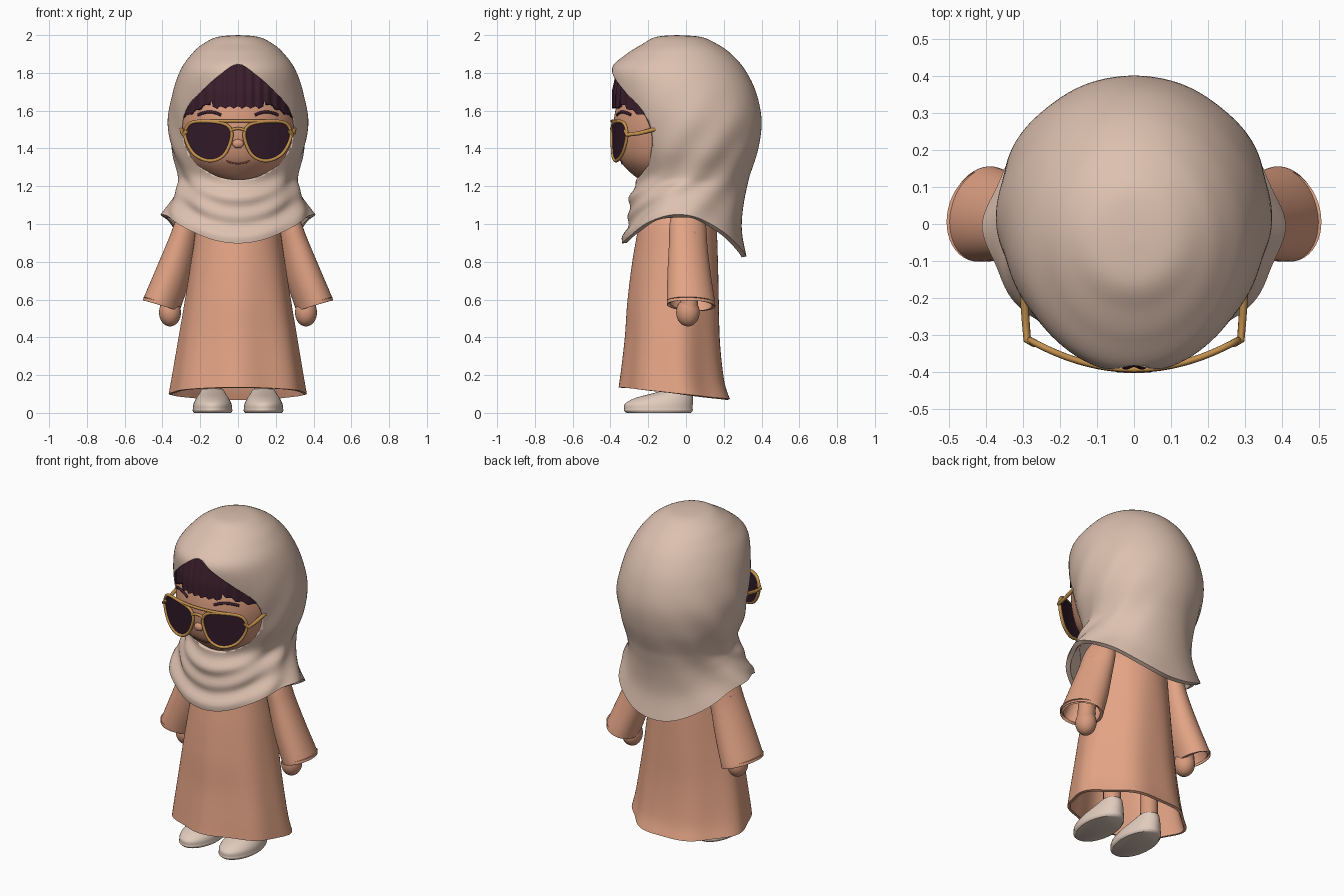
import bpy, bmesh, math
from math import sin, cos, pi, sqrt

if "Cube" in bpy.data.objects:
    bpy.data.objects.remove(bpy.data.objects["Cube"])

def material(name, rgb):
    m = bpy.data.materials.new(name)
    m.diffuse_color = (*rgb, 1)
    m.use_nodes = True
    m.node_tree.nodes["Principled BSDF"].inputs["Base Color"].default_value = m.diffuse_color
    return m

SCARF = material("beige cloth", (0.72, 0.53, 0.43))
ROBE = material("peach cloth", (0.77, 0.37, 0.235))
SKIN = material("skin", (0.68, 0.325, 0.205))
HAIR = material("dark plum hair", (0.045, 0.014, 0.026))
LENS = material("dark lens", (0.030, 0.010, 0.020))
GOLD = material("gold", (0.55, 0.28, 0.075))
SHOE = material("cream shoe", (0.75, 0.60, 0.51))
LIP = material("brown lip", (0.25, 0.08, 0.06))

def smooth_path(pts, n=6, closed=False):
    """Catmull-Rom through tuples of any length."""
    out, m = [], len(pts)
    for i in range(m if closed else m - 1):
        get = (lambda k: pts[k % m]) if closed else (lambda k: pts[min(max(k, 0), m - 1)])
        a, b, c, d = (get(i + k) for k in (-1, 0, 1, 2))
        for j in range(n):
            t = j / n
            out.append(tuple(0.5 * (2*q + (r-p)*t + (2*p-5*q+4*r-s)*t*t + (3*q-p-3*r+s)*t**3)
                             for p, q, r, s in zip(a, b, c, d)))
    return out if closed else out + [tuple(pts[-1])]

def activate(ob):
    bpy.ops.object.select_all(action='DESELECT')
    ob.select_set(True)
    bpy.context.view_layer.objects.active = ob

def finish(ob, mat, angle=50):
    ob.data.materials.append(mat)
    activate(ob)
    bpy.ops.object.shade_smooth_by_angle(angle=math.radians(angle))
    return ob

def skin_rings(name, rings, mat, closed=True, thick=0, cap=False):
    """Quads between successive rings of points."""
    bm = bmesh.new()
    vs = [[bm.verts.new(p) for p in r] for r in rings]
    n = len(rings[0])
    for a, b in zip(vs, vs[1:]):
        for j in range(n if closed else n - 1):
            k = (j + 1) % n
            bm.faces.new((a[j], a[k], b[k], b[j]))
    if cap:
        bm.faces.new(vs[0])
        bm.faces.new(vs[-1])
    bmesh.ops.remove_doubles(bm, verts=bm.verts, dist=1e-5)
    bmesh.ops.recalc_face_normals(bm, faces=bm.faces)
    me = bpy.data.meshes.new(name)
    bm.to_mesh(me)
    bm.free()
    ob = bpy.data.objects.new(name, me)
    bpy.context.collection.objects.link(ob)
    activate(ob)
    if thick:
        mod = ob.modifiers.new("thickness", 'SOLIDIFY')
        mod.thickness, mod.offset = thick, -1
        bpy.ops.object.modifier_apply(modifier=mod.name)
    return finish(ob, mat)

def loft(name, rows, mat, n=72, steps=5, xc=0, shape=None, thick=0, cap=False):
    """Rows are (z, half width, front y, back y); shape(angle, z) gives (scale, new z)."""
    rings = []
    for z, w, f, b in smooth_path(rows, steps):
        ring = []
        for j in range(n):
            a = 2 * pi * j / n
            k, zz = shape(a, z) if shape else (1, z)
            ring.append((xc + w*k*sin(a), (f+b)/2 - (b-f)/2*k*cos(a), zz))
        rings.append(ring)
    return skin_rings(name, rings, mat, thick=thick, cap=cap)

def ball(name, loc, size, mat):
    bpy.ops.mesh.primitive_uv_sphere_add(segments=40, ring_count=24, location=loc)
    ob = bpy.context.object
    ob.name, ob.scale = name, size
    return finish(ob, mat)

def tube(name, pts, r, mat, closed=False):
    cu = bpy.data.curves.new(name, 'CURVE')
    cu.dimensions, cu.bevel_depth, cu.bevel_resolution, cu.use_fill_caps = '3D', r, 3, True
    sp = cu.splines.new('POLY')
    sp.points.add(len(pts) - 1)
    for p, q in zip(sp.points, pts):
        p.co = (*q, 1)
    sp.use_cyclic_u = closed
    ob = bpy.data.objects.new(name, cu)
    bpy.context.collection.objects.link(ob)
    activate(ob)
    bpy.ops.object.convert(target='MESH')
    return finish(bpy.context.object, mat)

# Head scarf: a draped shell with a face opening cut through the front
def drape(a, z):
    c, z0 = cos(a), z
    low = min(1, max(0, (1.32 - z) / 0.2))
    if z < 1.25:
        z = 1.25 - (1.25 - z) * (0.98 - 0.115*c + 0.31*cos(2*a))
    u_fold = 0.026 * max(0, c) * sin((z - 0.16*sin(a)**2) * 62)
    side = 0.02 * sin(a)**2 * sin(9*min(a, 2*pi - a) - 20*z0)
    back = 0.015 * max(0, -c) * cos(5*a)
    return 1 + low * (u_fold + back) + min(1, max(0, (1.75 - z) * 2.5)) * side, z

scarf = loft("head_scarf", [
    (2.0, 0, -0.05, -0.05), (1.99, 0.11, -0.16, 0.08), (1.95, 0.19, -0.235, 0.17),
    (1.9, 0.245, -0.315, 0.24), (1.82, 0.302, -0.398, 0.31), (1.7, 0.345, -0.39, 0.37),
    (1.55, 0.369, -0.345, 0.40), (1.4, 0.355, -0.31, 0.383), (1.25, 0.312, -0.262, 0.337),
    (1.15, 0.328, -0.30, 0.31), (1.05, 0.362, -0.305, 0.30), (0.95, 0.402, -0.345, 0.325)],
    SCARF, n=112, steps=7, shape=drape, thick=0.026)
OPENING = [(0, 1.845), (0.1, 1.785), (0.19, 1.705), (0.255, 1.634), (0.288, 1.56), (0.291, 1.48),
           (0.266, 1.39), (0.2, 1.305), (0.1, 1.25), (0, 1.235)]
loop = smooth_path(OPENING + [(-x, z) for x, z in OPENING[-2:0:-1]], 6, True)
cutter = skin_rings("opening_cutter", [[(x, y, z) for x, z in loop] for y in (-0.7, -0.04)], SCARF, cap=True)
cutter.hide_render = True
activate(scarf)
mod = scarf.modifiers.new("opening", 'BOOLEAN')
mod.operation, mod.solver, mod.object = 'DIFFERENCE', 'EXACT', cutter
bpy.ops.object.modifier_apply(modifier=mod.name)
bpy.data.objects.remove(cutter)

# Round-cheeked head and facial details
HEAD = [(1.22, 0, -0.14, -0.14), (1.232, 0.11, -0.235, 0.05), (1.28, 0.21, -0.302, 0.14), (1.35, 0.27, -0.358, 0.22),
        (1.45, 0.303, -0.382, 0.27), (1.55, 0.314, -0.382, 0.29), (1.65, 0.305, -0.36, 0.30),
        (1.75, 0.265, -0.31, 0.28), (1.85, 0.17, -0.2, 0.2), (1.88, 0, 0, 0)]
loft("head", HEAD, SKIN)

def face_y(x, z):
    for p, q in zip(HEAD, HEAD[1:]):
        if p[0] <= z <= q[0]:
            t = (z - p[0]) / (q[0] - p[0])
            w, f, b = (u + (v - u) * t for u, v in zip(p[1:], q[1:]))
            return (f+b)/2 - (b-f)/2 * sqrt(max(0, 1 - (x/w)**2)) - 0.004

ball("nose", (0, -0.383, 1.425), (0.03, 0.018, 0.024), SKIN)
arc = [i / 10 for i in range(-10, 11)]
tube("mouth", [(0.06*t, face_y(0.06*t, 1.32 + 0.014*t*t), 1.32 + 0.014*t*t) for t in arc], 0.005, LIP)
for s in (-1, 1):
    tube("eyebrow", [(s*(0.15+0.06*t), face_y(0.15+0.06*t, 1.59), 1.593 - 0.016*t*t) for t in arc], 0.008, HAIR)

# Fringe of straight locks inside the opening
def opening_top(x):
    for (x0, z0), (x1, z1) in zip(OPENING, OPENING[1:6]):
        if x <= x1:
            return z0 + (z1 - z0) * (x - x0) / (x1 - x0)

columns = []
for i in range(121):
    x = -0.288 + 0.576 * i / 120
    ax = abs(x)
    low = 1.612 if ax < 0.135 else 1.645 - 0.085 * (ax - 0.135) / 0.15
    low += 0.022 * abs((ax * 22) % 1 - 0.5)
    high = max(low + 0.02, opening_top(ax) + 0.025)
    col = []
    for k in range(9):
        z = low + (high - low) * k / 8
        y = -0.04 - 0.35*sqrt(1 - (x/0.318)**2) + 0.22*max(0, z - 1.7) + 0.004*cos(ax*22*2*pi)
        col.append((x, y, z))
    columns.append(col)
skin_rings("fringe", columns, HAIR, closed=False, thick=0.03)

# Aviator sunglasses
def glass_y(x):
    return -0.392 + 1.0 * x * x

RIM = [(0.033, 1.465), (0.058, 1.523), (0.15, 1.543), (0.252, 1.534),
       (0.28, 1.465), (0.234, 1.372), (0.15, 1.335), (0.073, 1.367)]
for s in (-1, 1):
    rim = smooth_path(RIM, 6, True)
    rings = []
    for k in (1, 0.75, 0.5, 0.25, 0):
        pts = [(0.155 + (x-0.155)*k, 1.45 + (z-1.45)*k) for x, z in rim]
        rings.append([(s*x, glass_y(x), z) for x, z in pts])
    skin_rings("lens", rings, LENS, thick=0.008)
    tube("lens_rim", [(s*x, glass_y(x), z) for x, z in rim], 0.009, GOLD, True)
    tube("temple", [(s*0.268, -0.322, 1.495), (s*0.288, -0.312, 1.472), (s*0.293, -0.25, 1.48),
                    (s*0.30, -0.15, 1.505)], 0.011, GOLD)
tube("brow_bar", [(0.2*t, glass_y(0.2*t), 1.545) for t in arc], 0.008, GOLD)
tube("bridge", [(0.045*t, glass_y(0.045*t) - 0.002, 1.505 - 0.012*t*t) for t in arc], 0.008, GOLD)

# Long robe with soft folds and a hem that dips at the back
def robe_folds(a, z):
    g = max(0, 1 - z / 0.98)
    k = 1 + g * (0.032*cos(7*a) + 0.018*cos(4*a + 0.6))
    return k, z - max(0, 1 - z / 0.6) * 0.04 * (1 - cos(a))

loft("robe", [
    (1.14, 0, -0.04, -0.04), (1.11, 0.13, -0.15, 0.10), (1.02, 0.21, -0.235, 0.155),
    (0.85, 0.24, -0.275, 0.168), (0.6, 0.278, -0.305, 0.175), (0.4, 0.312, -0.317, 0.182),
    (0.22, 0.342, -0.335, 0.205), (0.135, 0.357, -0.345, 0.235)],
    ROBE, n=96, steps=6, shape=robe_folds, thick=0.016)

for s in (-1, 1):
    # Flared sleeves: rows are outer x, outer z, inner x, inner z, front y, back y
    rings = []
    for ox, oz, ix, iz, f, b in smooth_path([
            (0.26, 1.12, 0.19, 1.10, -0.03, 0.06), (0.32, 1.04, 0.19, 1.0, -0.08, 0.10),
            (0.368, 0.92, 0.222, 0.84, -0.088, 0.112), (0.427, 0.78, 0.258, 0.69, -0.096, 0.13),
            (0.497, 0.615, 0.302, 0.56, -0.10, 0.152), (0.5, 0.597, 0.308, 0.538, -0.097, 0.152)], 5):
        ring = []
        for j in range(48):
            a = 2 * pi * j / 48
            t = 0.5 + 0.5 * cos(a)
            y = (f+b)/2 + (b-f)/2 * sin(a) - 0.022 * cos(a)
            ring.append((s*(ix + (ox-ix)*t), y, iz + (oz-iz)*t))
        rings.append(ring)
    skin_rings("sleeve", rings, ROBE, thick=0.018)

    # Hands, forearms, legs and slip-on shoes
    ball("hand", (s*0.36, 0.01, 0.532), (0.058, 0.062, 0.074), SKIN)
    tube("forearm", [(s*0.365, 0.015, 0.54), (s*0.35, 0.02, 0.75), (s*0.30, 0.02, 0.95)], 0.05, SKIN)
    tube("leg", [(s*0.135, -0.03, 0.09), (s*0.13, -0.03, 0.7)], 0.052, SKIN)
    loft("shoe", [
        (0, 0.098, -0.315, 0.025), (0.012, 0.105, -0.328, 0.036), (0.022, 0.104, -0.327, 0.035),
        (0.05, 0.1, -0.322, 0.036), (0.08, 0.085, -0.265, 0.038), (0.105, 0.068, -0.17, 0.036),
        (0.125, 0.056, -0.10, 0.03), (0.128, 0.04, -0.08, 0.02)],
        SHOE, n=48, steps=3, xc=s*0.135, cap=True)
